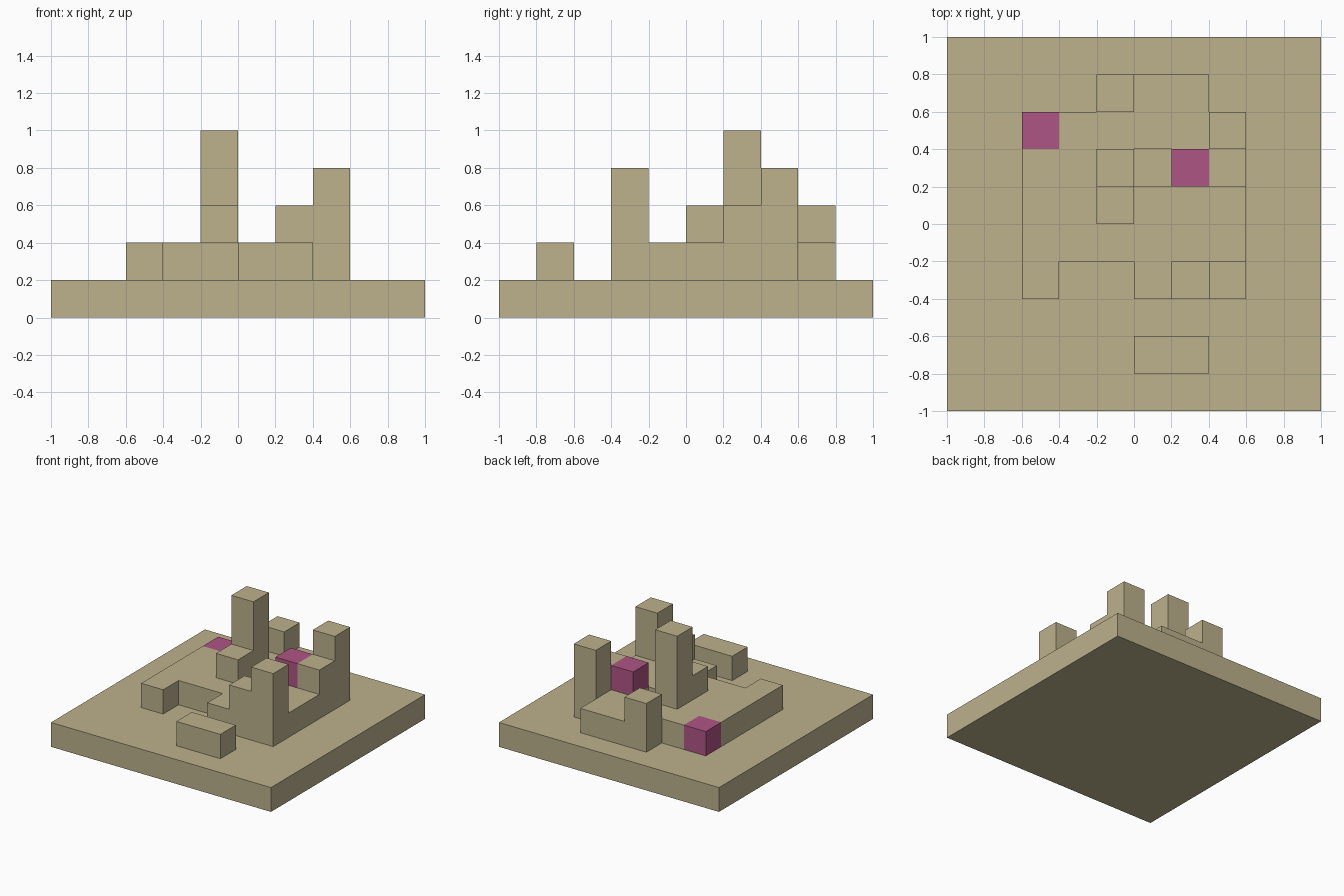
import bpy
import bmesh
import math

CELL = 0.2

old = bpy.data.objects.get("Cube")
if old:
    bpy.data.objects.remove(old, do_unlink=True)


def make_material(name, rgb):
    mat = bpy.data.materials.new(name)
    mat.use_nodes = True
    color = (*rgb, 1.0)
    mat.diffuse_color = color
    mat.node_tree.nodes["Principled BSDF"].inputs["Base Color"].default_value = color
    return mat


SAND = make_material("sand", (0.508, 0.445, 0.270))
MAGENTA = make_material("magenta", (0.429, 0.091, 0.235))


def rect(x, y, w=1, d=1):
    """Set of grid cells covering a w by d rectangle from cell (x, y)."""
    return {(x + i, y + j) for i in range(w) for j in range(d)}


def extrude_cells(name, cells, bottom, top, mat=SAND):
    """Solid over a set of grid cells, between two levels counted in cells."""
    bm = bmesh.new()
    for x, y in sorted(cells):
        corners = [(x, y), (x + 1, y), (x + 1, y + 1), (x, y + 1)]
        bm.faces.new([bm.verts.new((a * CELL, b * CELL, bottom * CELL))
                      for a, b in corners])
    bmesh.ops.remove_doubles(bm, verts=bm.verts[:], dist=0.001)
    raised = bmesh.ops.extrude_face_region(bm, geom=bm.faces[:], use_keep_orig=True)
    verts = [v for v in raised["geom"] if isinstance(v, bmesh.types.BMVert)]
    bmesh.ops.translate(bm, verts=verts, vec=(0, 0, (top - bottom) * CELL))
    bmesh.ops.recalc_face_normals(bm, faces=bm.faces[:])
    mesh = bpy.data.meshes.new(name)
    bm.to_mesh(mesh)
    bm.free()
    mesh.materials.append(mat)
    obj = bpy.data.objects.new(name, mesh)
    bpy.context.collection.objects.link(obj)
    return obj


# Ground plate
extrude_cells("ground_plate", rect(-5, -5, 10, 10), 0, 1)

# Low storey: main floor with front wing stubs and rear extension,
# less a one-cell shaft and the coloured corner
floor = rect(-3, -1, 6, 4) | rect(-3, -2) | rect(0, -2, 3) | rect(-1, 3, 3)
floor -= rect(0, 1) | rect(-3, 2)
extrude_cells("low_storey", floor, 1, 2)
extrude_cells("front_block", rect(0, -4, 2), 1, 2)
extrude_cells("corner_accent", rect(-3, 2), 1, 2, MAGENTA)

# Central tower and its front step
extrude_cells("central_tower", rect(-1, 1), 2, 5)
extrude_cells("tower_step", rect(-1, 0), 2, 3)

# Front right tower and step
extrude_cells("front_tower", rect(2, -2), 2, 4)
extrude_cells("front_tower_step", rect(1, -2), 2, 3)

# Rear right tower and step, with the coloured block beside it
extrude_cells("rear_tower", rect(2, 2), 2, 4)
extrude_cells("rear_tower_step", rect(2, 1), 2, 3)
extrude_cells("inner_accent", rect(1, 1), 2, 3, MAGENTA)

# Small raised block at the back
extrude_cells("back_block", rect(-1, 3), 2, 3)
